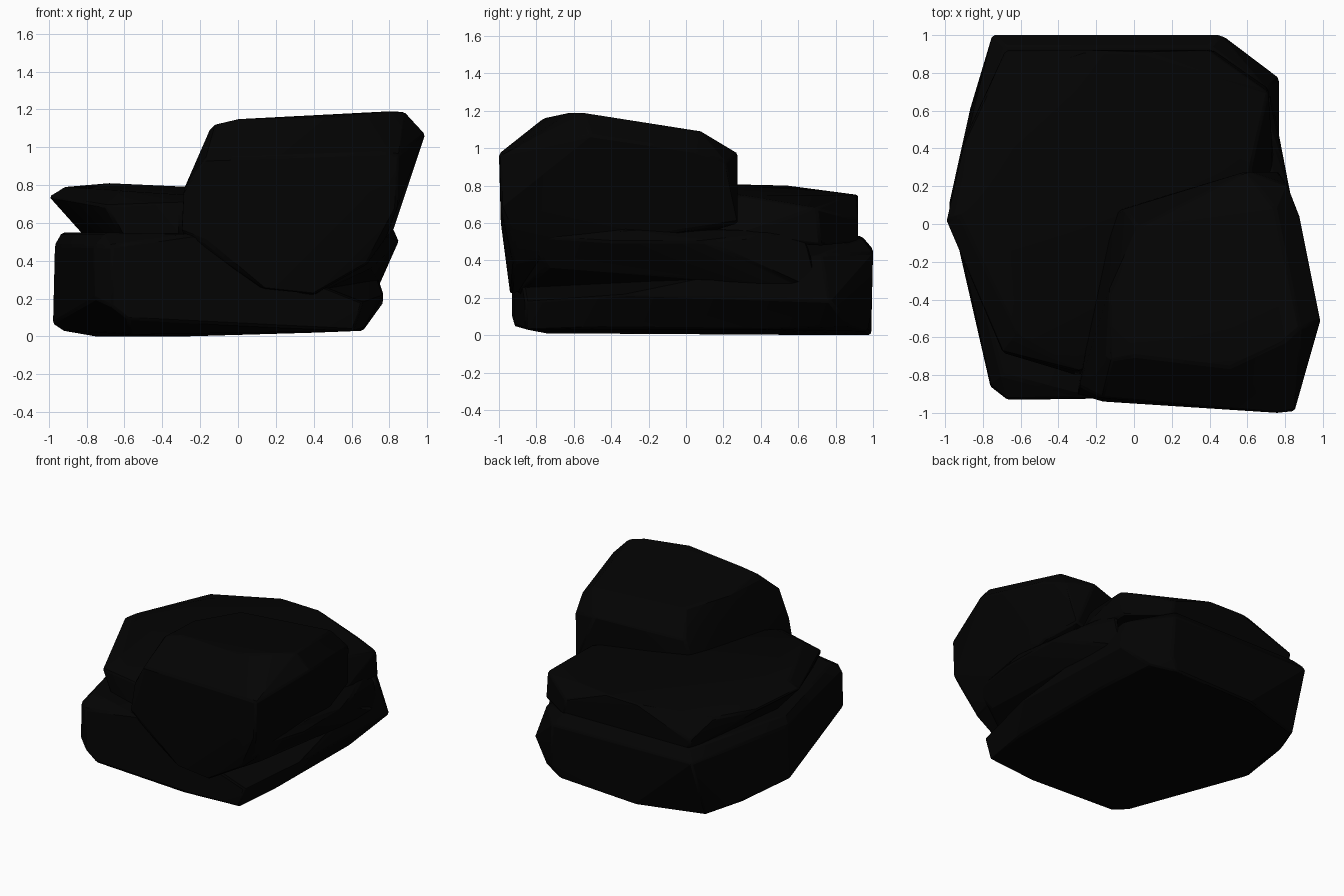
import bpy
import bmesh
import math

# Remove only the default cube
default_cube = bpy.data.objects.get("Cube")
if default_cube:
    bpy.data.objects.remove(default_cube, do_unlink=True)


def make_material(name, colour):
    material = bpy.data.materials.new(name)
    material.use_nodes = True
    material.diffuse_color = colour
    shader = material.node_tree.nodes["Principled BSDF"]
    shader.inputs["Base Color"].default_value = colour
    shader.inputs["Roughness"].default_value = 0.9
    return material


dark_stone = make_material("dark stone", (0.001, 0.001, 0.001, 1))


def make_rock(name, corners, chip=0.012):
    """Wrap a faceted rock around its corner points and chip its edges."""
    bm = bmesh.new()
    for corner in corners:
        bm.verts.new(corner)
    hull = bmesh.ops.convex_hull(bm, input=bm.verts[:])
    spare = {item for item in hull["geom_interior"] + hull["geom_unused"]
             if isinstance(item, bmesh.types.BMVert)}
    bmesh.ops.delete(bm, geom=list(spare), context="VERTS")
    bmesh.ops.dissolve_limit(bm, angle_limit=math.radians(4),
                             verts=bm.verts[:], edges=bm.edges[:])
    bmesh.ops.recalc_face_normals(bm, faces=bm.faces[:])

    mesh = bpy.data.meshes.new(name)
    bm.to_mesh(mesh)
    bm.free()
    mesh.materials.append(dark_stone)
    rock = bpy.data.objects.new(name, mesh)
    bpy.context.collection.objects.link(rock)

    # Worn edges
    bevel = rock.modifiers.new("worn edges", "BEVEL")
    bevel.width = chip
    bevel.segments = 1
    bevel.limit_method = "ANGLE"
    bevel.angle_limit = math.radians(25)

    bpy.ops.object.select_all(action="DESELECT")
    rock.select_set(True)
    bpy.context.view_layer.objects.active = rock
    bpy.ops.object.shade_smooth_by_angle(angle=math.radians(20))
    return rock


# Broad base stone resting on the ground
make_rock("base_stone", [
    # underside
    (-.76, .84, 0), (-.25, .99, 0), (.4, .97, .02), (.6, .87, .05),
    (.66, .4, .03), (.66, -.5, .04), (.61, -.86, .03), (.21, -.92, .05),
    (.05, -.85, .05), (-.57, -.75, .01), (-.92, .1, .03), (-.87, .6, .03),
    # lower rim
    (-.98, .1, .07), (-.76, -.86, .2), (-.67, -.93, .16), (-.58, -.93, .09),
    (-.25, -.92, .09), (.66, -.86, .18), (.77, -.3, .22), (.77, .77, .18),
    (.48, .99, .12),
    # upper rim
    (-.97, .12, .48), (-.93, .1, .55), (-.76, -.85, .48), (-.67, -.93, .48),
    (-.25, -.92, .54), (-.7, -.8, .55), (.7, .72, .43), (.46, 1, .44),
    (-.75, 1, .46), (.4, .94, .52), (-.68, .94, .53), (.1, -.9, .4),
])

# Overhanging ledge on the left flank
make_rock("side_ledge", [
    (.15, -.9, .25), (.4, -.9, .22), (.7, -.74, .36), (.75, .3, .28),
    (.72, .72, .22), (.85, -.4, .5), (.84, .1, .5), (.8, .28, .52),
    (.82, -.3, .57), (.66, -.93, .55), (.76, -.84, .53), (.72, .66, .46),
    (.68, .62, .56), (-.2, -.9, .52), (-.2, -.8, .57),
])

# Flat slab lying across the base
make_rock("middle_slab", [
    # narrow underside
    (-.82, .05, .54), (-.62, -.7, .54), (-.3, -.8, .54), (.6, -.5, .54),
    (.74, .3, .54), (.71, .72, .48), (.42, .92, .5), (-.66, .92, .5),
    # wide rim
    (-1, .02, .74), (-.91, .42, .7), (-.9, -.18, .74), (-.7, -.68, .69),
    (-.3, -.78, .71), (.71, .7, .68), (.4, .92, .62), (-.68, .92, .59),
    # crown
    (-.92, .04, .79), (-.62, -.58, .77), (-.3, -.68, .75),
    (-.68, .1, .81), (-.62, .54, .8), (-.76, .74, .72), (-.25, .92, .75),
    (.05, .91, .75), (.4, .55, .76), (.62, .3, .75),
])

# Large leaning boulder on top, its front running down over the ledge
make_rock("top_boulder", [
    # foot
    (.13, -.94, .25), (.4, -.94, .22), (.68, -.92, .38), (.78, -.92, .52),
    (-.3, -.9, .55), (-.17, -.94, .5), (.65, -.99, .6), (.82, 0, .56),
    (.76, .28, .6), (-.13, .06, .6), (-.29, -.86, .77),
    # shoulder
    (-.17, -.92, .94), (.76, -1, .97), (.85, -.99, .96), (.84, -.99, .68),
    (.99, -.51, 1.07), (.88, .03, .99), (.81, .21, .93), (.6, .28, .97),
    (-.05, .08, .88), (-.18, -.5, .95),
    # crown
    (-.15, -.7, 1.09), (-.12, -.72, 1.12), (0, -.7, 1.15), (.5, -.76, 1.16),
    (.8, -.62, 1.19), (.88, -.55, 1.19), (.75, .08, 1.09),
    (.02, -.02, 1.08), (-.13, -.35, 1.1),
])
